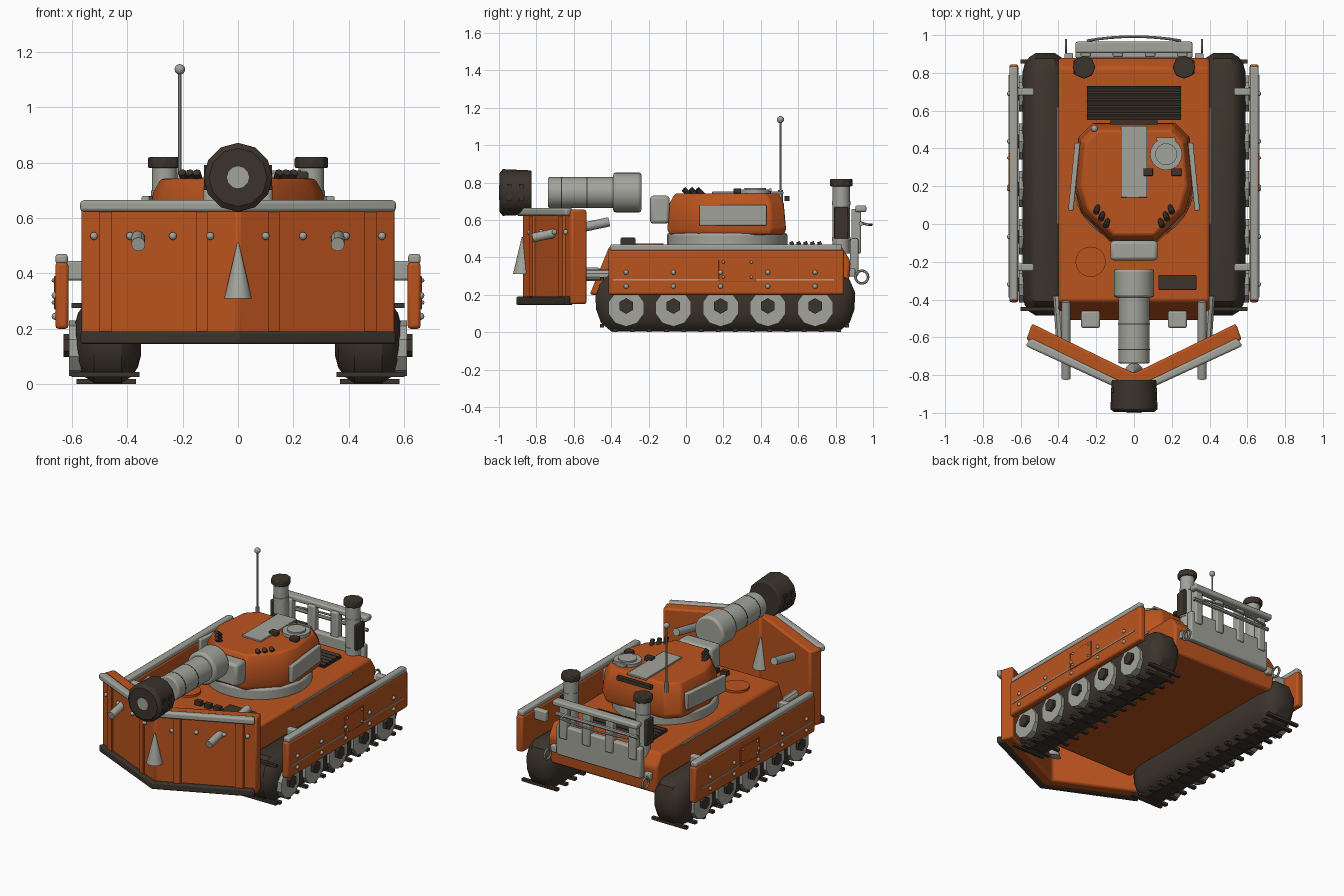
import bpy, bmesh, math
from mathutils import Vector, Matrix, Euler

cube = bpy.data.objects.get("Cube")
if cube:
    bpy.data.objects.remove(cube, do_unlink=True)


def material(name, rgb):
    m = bpy.data.materials.new(name)
    m.use_nodes = True
    m.diffuse_color = (*rgb, 1)
    m.node_tree.nodes["Principled BSDF"].inputs["Base Color"].default_value = (*rgb, 1)
    return m


ORANGE = material("orange_paint", (0.5, 0.088, 0.013))
GREY = material("grey_metal", (0.37, 0.37, 0.335))
DARK = material("dark_rubber", (0.045, 0.034, 0.025))


def finish(name, bm, mat, bevel=0):
    bmesh.ops.recalc_face_normals(bm, faces=bm.faces)
    me = bpy.data.meshes.new(name)
    bm.to_mesh(me)
    bm.free()
    me.materials.append(mat)
    me.shade_smooth()
    me.set_sharp_from_angle(angle=math.radians(32))
    ob = bpy.data.objects.new(name, me)
    bpy.context.collection.objects.link(ob)
    if bevel:
        mod = ob.modifiers.new("bevel", "BEVEL")
        mod.width, mod.segments = bevel, 2
        mod.limit_method = "ANGLE"
    return ob


def box(name, centre, size, mat, bevel=0, rot=(0, 0, 0)):
    bm = bmesh.new()
    place = Matrix.Translation(centre) @ Euler(rot).to_matrix().to_4x4()
    bmesh.ops.create_cube(bm, size=1, matrix=place @ Matrix.Diagonal((*size, 1)))
    return finish(name, bm, mat, bevel)


def rod(name, a, b, r, mat, sides=16, r2=None, bevel=0):
    a, b = Vector(a), Vector(b)
    bm = bmesh.new()
    turn = (b - a).to_track_quat("Z", "Y").to_matrix().to_4x4()
    bmesh.ops.create_cone(bm, cap_ends=True, segments=sides, radius1=r,
                          radius2=r if r2 is None else r2, depth=(b - a).length,
                          matrix=Matrix.Translation((a + b) / 2) @ turn)
    return finish(name, bm, mat, bevel)


def ball(name, centre, r, mat):
    bm = bmesh.new()
    bmesh.ops.create_uvsphere(bm, u_segments=12, v_segments=8, radius=r,
                              matrix=Matrix.Translation(centre))
    return finish(name, bm, mat)


def loft(name, rings, mat, bevel=0):
    bm = bmesh.new()
    rows = [[bm.verts.new(p) for p in ring] for ring in rings]
    for low, high in zip(rows, rows[1:]):
        for i in range(len(low)):
            j = (i + 1) % len(low)
            bm.faces.new((low[i], low[j], high[j], high[i]))
    bm.faces.new(rows[0])
    bm.faces.new(rows[-1])
    return finish(name, bm, mat, bevel)


def plan_prism(name, pts, z0, z1, mat, bevel=0):
    return loft(name, [[(x, y, z) for x, y in pts] for z in (z0, z1)], mat, bevel)


# Hull
HULL = [(-0.515, 0.2), (-0.41, 0.46), (0.83, 0.46), (0.88, 0.38), (0.865, 0.2)]
loft("hull", [[(x, y, z) for y, z in HULL] for x in (-0.4, 0.4)], ORANGE, 0.015)
rod("driver_hatch", (-0.23, -0.2, 0.45), (-0.23, -0.2, 0.475), 0.08, ORANGE, 24)
box("vision_block", (0.23, -0.31, 0.48), (0.2, 0.08, 0.05), DARK, 0.006)
for x in (-0.07, 0, 0.07):
    box("periscope", (x, -0.31, 0.475), (0.045, 0.03, 0.03), DARK)
box("engine_grille", (0, 0.64, 0.462), (0.5, 0.18, 0.012), DARK)
for i in range(5):
    box("grille_slat", (0, 0.565 + i * 0.037, 0.475), (0.5, 0.022, 0.018), DARK, rot=(0.4, 0, 0))


# Track with rounded shoulders: each ring is the side outline, drawn in by an inset
TRACK = [(-0.4, 0.005), (-0.455, 0.05), (-0.48, 0.12), (-0.485, 0.19), (-0.46, 0.26),
         (-0.41, 0.31), (0.82, 0.31), (0.875, 0.28), (0.905, 0.21), (0.9, 0.12),
         (0.875, 0.05), (0.82, 0.005)]


def track(s):
    rings = []
    for off, inset in ((-0.12, 0.1), (-0.108, 0.055), (-0.085, 0.022), (-0.05, 0),
                       (0.05, 0), (0.085, 0.022), (0.108, 0.055), (0.12, 0.1)):
        ky, kz = 1 - inset / 0.695, 1 - inset / 0.155
        rings.append([(s * 0.47 + off, 0.21 + (y - 0.21) * ky, 0.16 + (z - 0.16) * kz)
                      for y, z in TRACK])
    loft("track", rings, DARK)


# Running gear, skirts and hull fittings on both sides
WHEELS = [-0.32 + 0.2525 * i for i in range(5)]
for s in (1, -1):
    track(s)
    for i in range(14):
        box("track_cleat", (s * 0.475, -0.38 + i * 0.092, 0.01), (0.215, 0.025, 0.018), DARK)
    for y, z in ((-0.45, 0.035), (-0.45, 0.285), (0.86, 0.035)):
        box("end_cleat", (s * 0.478, y, z), (0.245, 0.022, 0.018), DARK)
    for y in WHEELS:
        rod("road_wheel", (s * 0.55, y, 0.13), (s * 0.61, y, 0.13), 0.1, GREY, 10)
        rod("wheel_hub", (s * 0.6, y, 0.14), (s * 0.63, y, 0.14), 0.042, DARK, 6)

    # Armoured skirt
    box("side_skirt", (s * 0.636, 0.215, 0.32), (0.048, 1.26, 0.24), ORANGE, 0.012)
    box("skirt_rail", (s * 0.637, 0.215, 0.452), (0.045, 1.24, 0.036), GREY, 0.01)
    box("skirt_seam", (s * 0.661, 0.2, 0.28), (0.005, 1.18, 0.008), GREY)
    box("skirt_hatch", (s * 0.66, 0.275, 0.33), (0.01, 0.2, 0.12), ORANGE, 0.003)
    for y in WHEELS:
        for z in (0.245, 0.32):
            ball("skirt_bolt", (s * 0.66, y, z), 0.013, GREY)
    for y in (0.2, 0.35):
        for z in (0.295, 0.375):
            ball("hatch_bolt", (s * 0.665, y, z), 0.008, GREY)
    for y in (-0.23, 0.7):
        box("skirt_bracket", (s * 0.585, y, 0.41), (0.11, 0.04, 0.07), GREY, 0.008)
    box("hull_edge_strip", (s * 0.402, 0.31, 0.44), (0.012, 0.62, 0.012), GREY)

    # Exhaust stack
    x = s * 0.265
    rod("exhaust_stack", (x, 0.83, 0.42), (x, 0.83, 0.79), 0.046, GREY)
    for z in (0.5, 0.69):
        rod("exhaust_band", (x, 0.83, z - 0.01), (x, 0.83, z + 0.01), 0.05, GREY)
    rod("exhaust_cap", (x, 0.83, 0.78), (x, 0.83, 0.82), 0.061, DARK, 8, bevel=0.006)
    box("exhaust_guard", (x + s * 0.045, 0.83, 0.585), (0.02, 0.075, 0.17), DARK, 0.005)

    # Tow ring
    bpy.ops.mesh.primitive_torus_add(location=(s * 0.36, 0.94, 0.295), rotation=(0, math.pi / 2, 0),
                                     major_radius=0.034, minor_radius=0.007,
                                     major_segments=16, minor_segments=6)
    bpy.context.object.name = "tow_ring"
    bpy.context.object.data.materials.append(GREY)
    box("tow_mount", (s * 0.345, 0.88, 0.32), (0.045, 0.05, 0.045), GREY, 0.006)

    # Blade supports
    box("front_mount", (s * 0.23, -0.505, 0.31), (0.1, 0.09, 0.07), GREY, 0.01)
    rod("blade_arm", (s * 0.4, -0.38, 0.305), (s * 0.38, -0.68, 0.305), 0.03, GREY, 10)
    rod("blade_strut", (s * 0.36, -0.82, 0.505), (s * 0.36, -0.41, 0.59), 0.025, GREY, 12)

# Rear rack
box("rear_plate", (0, 0.9, 0.4), (0.62, 0.045, 0.2), GREY, 0.01)
for x in (-0.255, -0.085, 0.085, 0.255):
    box("rack_post", (x, 0.91, 0.54), (0.055, 0.05, 0.24), GREY, 0.008)
box("rack_rail", (0, 0.935, 0.66), (0.62, 0.06, 0.035), GREY, 0.01)
rod("rack_middle_rail", (-0.3, 0.935, 0.58), (0.3, 0.935, 0.58), 0.012, GREY, 8)
arc = [(-0.25 + 0.0625 * i, 0.992 - 0.35 * (-0.25 + 0.0625 * i) ** 2, 0.575) for i in range(9)]
for a, b in zip(arc, arc[1:]):
    rod("rack_curved_rail", a, b, 0.007, GREY, 8)
for x in (-0.24, 0.24):
    rod("rack_rail_stay", (x, 0.92, 0.59), (x, 0.97, 0.575), 0.007, GREY, 8)

# Turret
half = [(0.12, -0.1), (0.28, 0.06), (0.32, 0.2), (0.295, 0.46), (0.22, 0.535)]
outline = half + [(-x, y) for x, y in reversed(half)]
rod("turret_ring", (0, 0.22, 0.45), (0, 0.22, 0.53), 0.322, GREY, 32, bevel=0.012)
loft("turret", [[(x * k, 0.22 + (y - 0.22) * k, z) for x, y in outline]
                for k, z in ((0.96, 0.52), (1, 0.55), (0.96, 0.69), (0.87, 0.742))], ORANGE, 0.01)
box("roof_plate", (0, 0.33, 0.745), (0.14, 0.38, 0.014), GREY, 0.003)
rod("cupola", (0.17, 0.37, 0.73), (0.17, 0.37, 0.762), 0.085, GREY, 20)
rod("cupola_lid", (0.17, 0.37, 0.76), (0.17, 0.37, 0.772), 0.058, GREY, 16)
box("lid_handle", (0.17, 0.45, 0.76), (0.1, 0.015, 0.015), GREY)
for x in (0.075, 0.225):
    box("roof_sight", (x, 0.275, 0.755), (0.052, 0.04, 0.028), DARK, 0.004)
box("rear_bar", (0, 0.54, 0.715), (0.25, 0.025, 0.025), DARK)
for s in (1, -1):
    box("turret_side_box", (s * 0.317, 0.25, 0.625), (0.028, 0.36, 0.11), GREY, 0.006,
        (0, 0, s * 0.1))
    for i in range(3):
        x, y = 0.19 - 0.026 * i, 0.08 - 0.036 * i
        rod("smoke_tube", (s * x, y + 0.015, 0.73), (s * (x + 0.012), y - 0.02, 0.765),
            0.015, DARK, 8)

# Antenna
rod("antenna_base", (-0.21, 0.505, 0.68), (-0.21, 0.505, 0.76), 0.014, GREY, 10)
rod("antenna", (-0.21, 0.505, 0.74), (-0.21, 0.505, 1.13), 0.006, GREY, 8)
ball("antenna_tip", (-0.21, 0.505, 1.137), 0.019, GREY)

# Gun
GUN_Z = 0.747
box("mantlet", (0, -0.14, 0.655), (0.25, 0.105, 0.15), GREY, 0.018)


def gun_part(name, y0, y1, r, mat, sides=24, r2=None, bevel=0):
    rod(name, (0, y0, GUN_Z), (0, y1, GUN_Z), r, mat, sides, r2, bevel)


gun_part("barrel", -0.738, -0.38, 0.083, GREY, bevel=0.008)
gun_part("barrel_sleeve", -0.39, -0.238, 0.107, GREY, bevel=0.015)
for y in (-0.665, -0.53):
    gun_part("barrel_seam", y - 0.003, y + 0.003, 0.084, DARK)
gun_part("muzzle_brake", -0.985, -0.825, 0.125, DARK, 12, 0.118, 0.008)
gun_part("muzzle_face", -0.996, -0.984, 0.105, DARK, 12, 0.12)
gun_part("muzzle_bore", -1.0, -0.985, 0.04, GREY, 12)
for s in (1, -1):
    for y in (-0.945, -0.88):
        box("muzzle_vent", (s * 0.115, y, GUN_Z), (0.014, 0.025, 0.09), DARK)

# V-shaped dozer blade
SLOPE = 0.46


def chevron(name, front, back, reach, z0, z1, mat, bevel=0):
    tip = SLOPE * reach
    pts = [(-reach, front + tip), (0, front), (reach, front + tip),
           (reach - 0.03, back + tip), (0, back), (0.03 - reach, back + tip)]
    return plan_prism(name, pts, z0, z1, mat, bevel)


chevron("dozer_blade", -0.875, -0.79, 0.57, 0.15, 0.655, ORANGE, 0.012)
chevron("blade_top_rim", -0.91, -0.868, 0.575, 0.622, 0.665, GREY, 0.012)
chevron("blade_cutting_edge", -0.908, -0.865, 0.572, 0.145, 0.19, DARK, 0.008)
for s in (1, -1):
    for x0, x1 in ((0.11, 0.15), (0.455, 0.5)):
        rib = [(s * x, off + SLOPE * x) for x, off in
               ((x0, -0.89), (x1, -0.89), (x1, -0.865), (x0, -0.865))]
        plan_prism("blade_rib", rib, 0.19, 0.622, ORANGE)
    for x in (0.1, 0.235, 0.39, 0.52):
        ball("blade_stud", (s * x, SLOPE * x - 0.882, 0.535), 0.014, GREY)
for y in (-0.875, -0.785):
    rod("blade_spike", (0, y, 0.31), (0, y, 0.51), 0.05, GREY, 12, 0.003)
